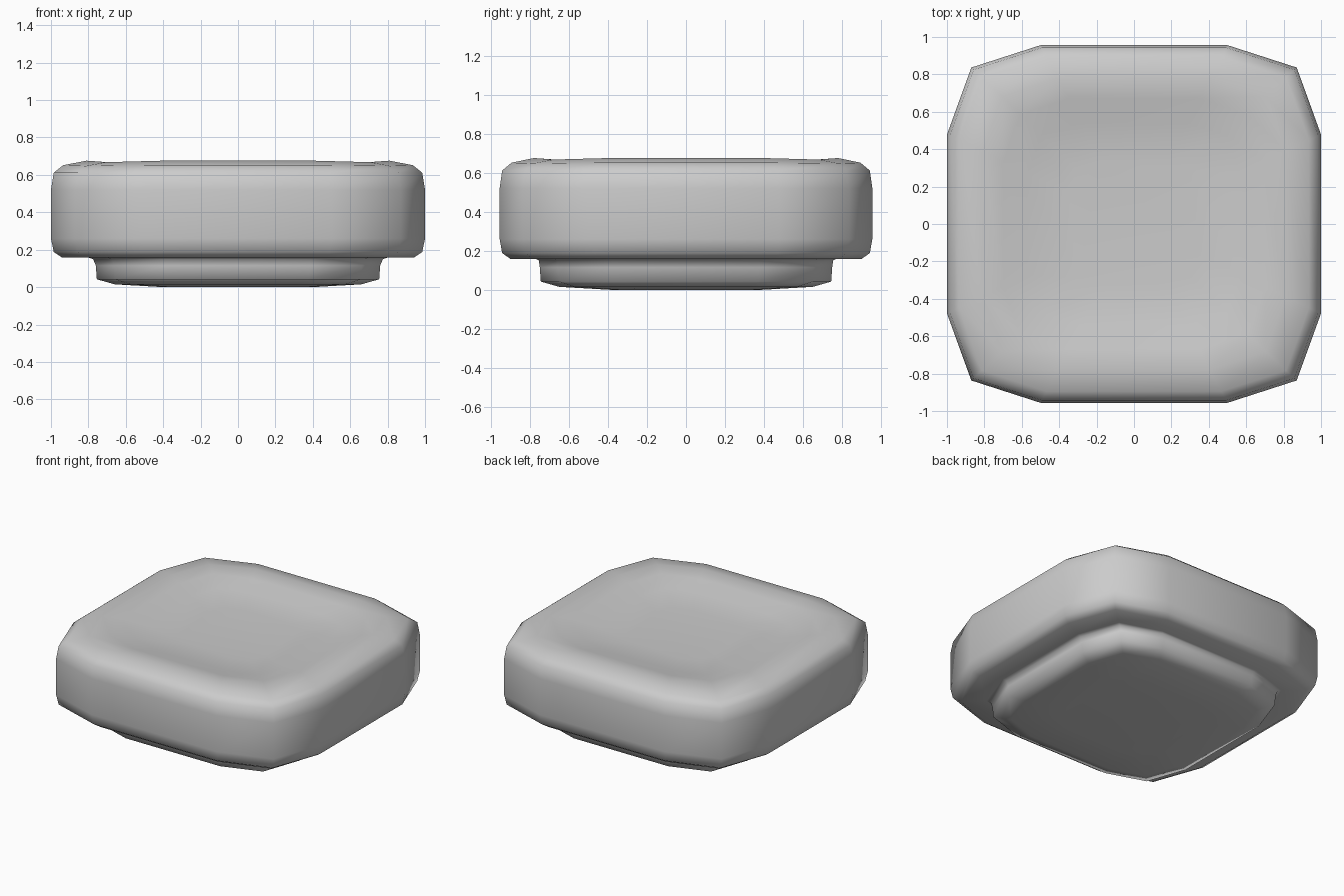
import bpy, bmesh

if "Cube" in bpy.data.objects:
    bpy.data.objects.remove(bpy.data.objects["Cube"])

# Twelve-sided rounded-square outline in unit size: one corner, mirrored around
corner = [(1.0, 0.5), (0.87, 0.875), (0.5, 1.0)]
outline = (corner
           + [(-x, y) for x, y in reversed(corner)]
           + [(-x, -y) for x, y in corner]
           + [(x, -y) for x, y in reversed(corner)])

# Rings from underside to dished top: (half width x, half depth y, height, corner drop)
rings = [
    (0.40, 0.39, 0.002, 0), (0.66, 0.65, 0.015, 0),      # foot underside
    (0.755, 0.745, 0.042, 0), (0.76, 0.75, 0.115, 0),    # foot wall
    (0.775, 0.755, 0.15, 0), (0.80, 0.77, 0.158, 0),     # fillet under the cushion
    (0.94, 0.90, 0.158, 0), (0.985, 0.943, 0.188, 0),    # lower edge
    (1.0, 0.956, 0.26, 0), (1.0, 0.956, 0.52, 0),        # side wall
    (0.985, 0.943, 0.612, 0), (0.935, 0.895, 0.652, 0.004),  # upper edge
    (0.81, 0.78, 0.676, 0.008),                          # rim
    (0.70, 0.67, 0.662, 0), (0.57, 0.54, 0.628, 0),      # dished seat
    (0.35, 0.33, 0.614, 0),
]


def loft(name, rings):
    bm = bmesh.new()
    loops = [[bm.verts.new((x * rx, y * ry, z - (drop if i % 3 == 1 else 0)))
              for i, (x, y) in enumerate(outline)] for rx, ry, z, drop in rings]
    n = len(outline)
    for a, b in zip(loops, loops[1:]):
        for i in range(n):
            j = (i + 1) % n
            bm.faces.new((a[i], a[j], b[j], b[i]))
    bm.faces.new(loops[0][::-1])
    bm.faces.new(loops[-1])
    for v in loops[0]:
        v.co.z = 0
    bmesh.ops.recalc_face_normals(bm, faces=bm.faces)
    for f in bm.faces:
        f.smooth = True
    mesh = bpy.data.meshes.new(name)
    bm.to_mesh(mesh)
    bm.free()
    obj = bpy.data.objects.new(name, mesh)
    bpy.context.collection.objects.link(obj)
    return obj


# Cushioned seat with its recessed foot in one smooth skin
loft("cushion_seat", rings)
